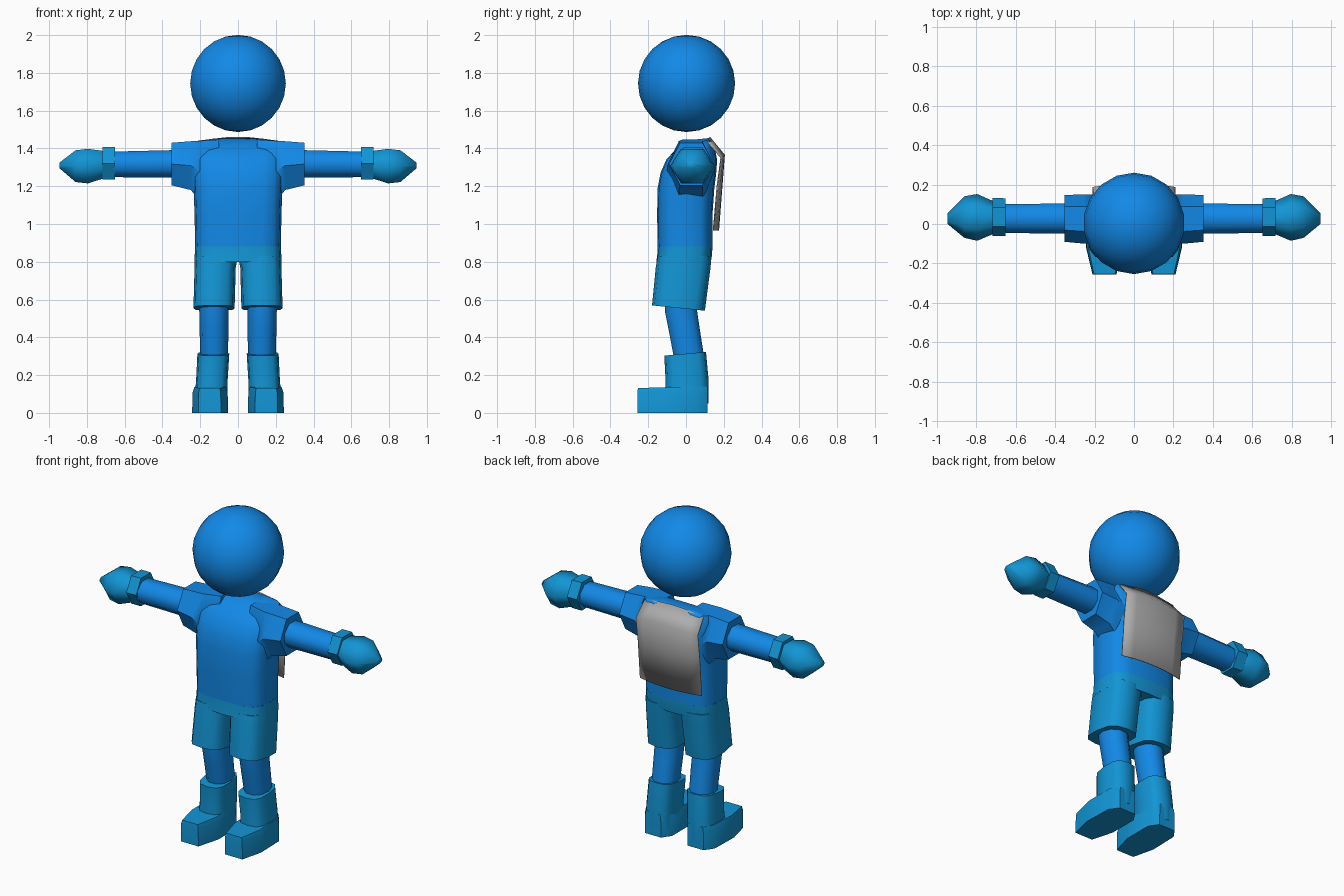
import bpy, bmesh, math
from mathutils import Vector

if "Cube" in bpy.data.objects:
    bpy.data.objects.remove(bpy.data.objects["Cube"])


def material(name, color):
    m = bpy.data.materials.new(name)
    m.diffuse_color = (*color, 1)
    m.use_nodes = True
    m.node_tree.nodes["Principled BSDF"].inputs["Base Color"].default_value = m.diffuse_color
    return m


BLUE = material("blue", (0.006, 0.25, 0.80))
TEAL = material("teal blue", (0.006, 0.30, 0.66))
GREY = material("grey", (0.42, 0.42, 0.42))


def finish(name, bm, mat, angle=50):
    bmesh.ops.recalc_face_normals(bm, faces=bm.faces)
    me = bpy.data.meshes.new(name)
    bm.to_mesh(me)
    bm.free()
    ob = bpy.data.objects.new(name, me)
    bpy.context.collection.objects.link(ob)
    me.materials.append(mat)
    bpy.ops.object.select_all(action='DESELECT')
    bpy.context.view_layer.objects.active = ob
    ob.select_set(True)
    bpy.ops.object.shade_smooth_by_angle(angle=math.radians(angle))
    return ob


def loft(name, rings, mat, angle=50):
    """Skin a list of equal-length point rings and cap both ends."""
    bm = bmesh.new()
    vs = [[bm.verts.new(p) for p in r] for r in rings]
    n = len(vs[0])
    for a, b in zip(vs, vs[1:]):
        for i in range(n):
            j = (i + 1) % n
            bm.faces.new((a[i], a[j], b[j], b[i]))
    bm.faces.new(vs[0])
    bm.faces.new(vs[-1])
    return finish(name, bm, mat, angle)


def oval(u0, u1, v0, v1, n, power=2.0, turn=0.0):
    """Closed 2D outline filling a box; a higher power is squarer."""
    pts = []
    for i in range(n):
        t = 2 * math.pi * (i + turn) / n
        c, s = math.cos(t), math.sin(t)
        pts.append((math.copysign(abs(c) ** (2 / power), c),
                    math.copysign(abs(s) ** (2 / power), s)))
    mu, mv = max(abs(p[0]) for p in pts), max(abs(p[1]) for p in pts)
    return [((u0 + u1) / 2 + (u1 - u0) / 2 * p / mu,
             (v0 + v1) / 2 + (v1 - v0) / 2 * q / mv) for p, q in pts]


def ring_z(z, x0, x1, y0, y1, n=16, power=3.5, tilt=0.0):
    yc = (y0 + y1) / 2
    return [(x, y, z + tilt * (y - yc)) for x, y in oval(x0, x1, y0, y1, n, power)]


def ring_x(x, y0, y1, z0, z1, n=6, power=2.0, turn=0.0):
    return [(x, y, z) for y, z in oval(y0, y1, z0, z1, n, power, turn)]


# head
bm = bmesh.new()
bmesh.ops.create_uvsphere(bm, u_segments=18, v_segments=12, radius=0.257)
bmesh.ops.translate(bm, verts=bm.verts, vec=Vector((0, 0.003, 1.744)))
finish("head", bm, BLUE)

# shirt body
loft("shirt", [ring_z(z, -w, w, a, b, tilt=t) for z, w, a, b, t in (
    (0.88, 0.227, -0.15, 0.14, 0), (1.05, 0.23, -0.153, 0.14, 0),
    (1.19, 0.235, -0.15, 0.15, 0), (1.27, 0.24, -0.135, 0.16, 0),
    (1.34, 0.24, -0.105, 0.165, 0), (1.40, 0.235, -0.06, 0.15, 0.1),
    (1.435, 0.22, -0.005, 0.135, 0.15), (1.45, 0.13, 0.03, 0.12, 0.1))], BLUE)

# shorts: hips, then one tube per leg
loft("shorts_hips", [ring_z(z, -w, w, a, b) for z, w, a, b in (
    (0.88, 0.228, -0.15, 0.14), (0.84, 0.229, -0.152, 0.138),
    (0.80, 0.23, -0.157, 0.132))], TEAL)

for s, side in ((1, "left"), (-1, "right")):
    def flip(rings):
        return [[(s * x, y, z) for x, y, z in r] for r in rings]

    # short leg with a slanted hem
    loft(side + "_shorts_leg", flip([
        ring_z(0.83, 0.0, 0.228, -0.15, 0.135, 12, 3),
        ring_z(0.77, 0.012, 0.23, -0.16, 0.13, 12, 3),
        ring_z(0.555, 0.018, 0.236, -0.18, 0.10, 12, 3, -0.1)]), TEAL)

    # lower leg
    loft(side + "_leg", flip([
        ring_z(0.62, 0.05, 0.207, -0.115, 0.05, 10, 2.2),
        ring_z(0.53, 0.05, 0.205, -0.11, 0.06, 10, 2.2),
        ring_z(0.43, 0.05, 0.203, -0.09, 0.075, 10, 2.2),
        ring_z(0.27, 0.055, 0.20, -0.06, 0.10, 10, 2.2)]), BLUE)

    # boot shaft
    loft(side + "_boot_shaft", flip([
        ring_z(0.05, 0.055, 0.232, -0.115, 0.118, 12, 3),
        ring_z(0.17, 0.055, 0.222, -0.108, 0.12, 12, 3),
        ring_z(0.313, 0.046, 0.215, -0.115, 0.106, 12, 3, 0.09)]), TEAL)

    # boot foot with a tapered toe
    sole = [(0.09, -0.257), (0.21, -0.257), (0.243, -0.12), (0.238, 0.06),
            (0.20, 0.115), (0.09, 0.115), (0.052, 0.06), (0.052, -0.12)]
    loft(side + "_boot_foot", flip([
        [(x, y, 0) for x, y in sole],
        [(0.147 + (x - 0.147) * 0.97, y, 0.11) for x, y in sole],
        [(0.147 + (x - 0.147) * 0.88, y * 0.99, 0.139 + 0.03 * min(y, 0))
         for x, y in sole]]), TEAL)

    # sleeve blending from the chest
    loft(side + "_sleeve", flip([
        ring_x(0.10, -0.07, 0.13, 1.12, 1.447),
        ring_x(0.205, -0.10, 0.15, 1.125, 1.44),
        ring_x(0.25, -0.10, 0.15, 1.18, 1.438),
        ring_x(0.352, -0.09, 0.147, 1.205, 1.43)]), BLUE)

    # forearm
    loft(side + "_arm", flip([
        ring_x(0.30, -0.05, 0.105, 1.245, 1.392, 8, 2, 0.5),
        ring_x(0.67, -0.045, 0.10, 1.248, 1.383, 8, 2, 0.5)]), BLUE)

    # glove cuff
    loft(side + "_glove_cuff", flip([
        ring_x(0.652, -0.06, 0.13, 1.235, 1.407),
        ring_x(0.718, -0.062, 0.133, 1.235, 1.407)]), TEAL)

    # mitten
    loft(side + "_mitten", flip([
        ring_x(0.70, -0.045, 0.11, 1.245, 1.385),
        ring_x(0.795, -0.085, 0.152, 1.215, 1.398),
        ring_x(0.86, -0.07, 0.14, 1.222, 1.39),
        ring_x(0.945, 0.0, 0.055, 1.295, 1.325)]), TEAL, 62)

# back cloth: a curved sheet draped from the shoulders
bm = bmesh.new()
rows = []
for w, ys, yc, zs, zc in ((0.20, 0.115, 0.125, 1.435, 1.46),
                          (0.21, 0.185, 0.203, 1.35, 1.365),
                          (0.21, 0.165, 0.19, 1.20, 1.20),
                          (0.21, 0.145, 0.172, 0.965, 0.965)):
    row = []
    for i in range(7):
        u = i / 3 - 1
        k = 1 - u * u
        row.append(bm.verts.new((w * u, ys + (yc - ys) * k, zs + (zc - zs) * k)))
    rows.append(row)
for a, b in zip(rows, rows[1:]):
    for i in range(6):
        bm.faces.new((a[i], b[i], b[i + 1], a[i + 1]))
cloth = finish("back_cloth", bm, GREY)
mod = cloth.modifiers.new("thickness", 'SOLIDIFY')
mod.thickness = 0.006
mod.offset = 0
